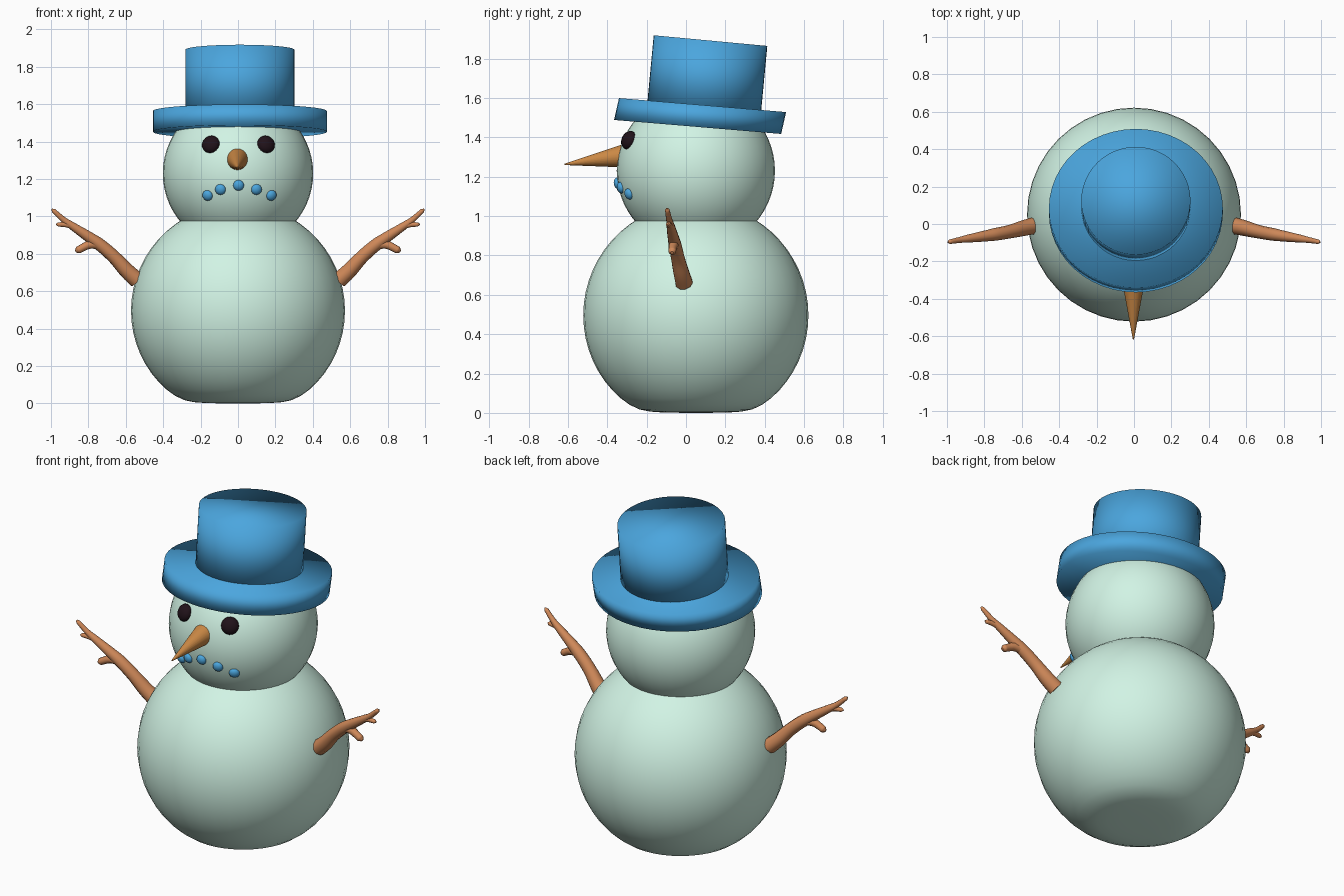
import bpy, bmesh, math
from mathutils import Matrix, Vector

if "Cube" in bpy.data.objects:
    bpy.data.objects.remove(bpy.data.objects["Cube"])


def material(name, rgb):
    m = bpy.data.materials.new(name)
    m.diffuse_color = (*rgb, 1)
    m.use_nodes = True
    m.node_tree.nodes["Principled BSDF"].inputs["Base Color"].default_value = m.diffuse_color
    return m


SNOW = material("snow", (0.64, 0.90, 0.78))
BLUE = material("blue", (0.07, 0.38, 0.73))
COAL = material("coal", (0.015, 0.006, 0.01))
CARROT = material("carrot", (0.60, 0.25, 0.06))
WOOD = material("wood", (0.63, 0.25, 0.10))


def finish(name, bm, mat, by_angle=False):
    me = bpy.data.meshes.new(name)
    bmesh.ops.recalc_face_normals(bm, faces=bm.faces)
    for f in bm.faces:
        f.smooth = True
    bm.to_mesh(me)
    bm.free()
    ob = bpy.data.objects.new(name, me)
    bpy.context.collection.objects.link(ob)
    me.materials.append(mat)
    if by_angle:
        bpy.ops.object.select_all(action='DESELECT')
        bpy.context.view_layer.objects.active = ob
        ob.select_set(True)
        bpy.ops.object.shade_smooth_by_angle(angle=math.radians(40))
    return ob


def ball(name, center, radius, mat, segs=32, flat_base=False):
    bm = bmesh.new()
    bmesh.ops.create_uvsphere(bm, u_segments=segs, v_segments=segs * 3 // 4, radius=radius,
                              matrix=Matrix.Translation(center))
    if flat_base:  # softly press the underside onto the ground
        for v in bm.verts:
            z = v.co.z
            v.co.z = 0.5 * (z + math.sqrt(z * z + 0.0016)) - 0.005
    return finish(name, bm, mat)


def pebble(name, x, z, radius, thickness, mat):
    """Flattened ball lying on the front surface of the head."""
    dx, dz = x, z - HEAD.z
    n = Vector((dx, -math.sqrt(HEAD_R ** 2 - dx * dx - dz * dz), dz))
    mtx = (Matrix.Translation(HEAD + n) @ n.to_track_quat('Z', 'Y').to_matrix().to_4x4()
           @ Matrix.Diagonal((radius, radius, thickness, 1)))
    bm = bmesh.new()
    bmesh.ops.create_uvsphere(bm, u_segments=16, v_segments=12, radius=1, matrix=mtx)
    return finish(name, bm, mat)


def drum(name, center, x_axis, y_axis, z_axis, mat):
    """Cylinder spanned by three half-axes, allowing tilt and oval shape."""
    mtx = Matrix((x_axis, y_axis, z_axis)).transposed().to_4x4()
    mtx.translation = center
    bm = bmesh.new()
    bmesh.ops.create_cone(bm, cap_ends=True, segments=48, radius1=1, radius2=1, depth=2, matrix=mtx)
    return finish(name, bm, mat)


def twig(name, strokes, side):
    """Tapered bevelled curves, one per stroke; points are x, y, z, radius."""
    cu = bpy.data.curves.new(name, 'CURVE')
    cu.dimensions = '3D'
    cu.bevel_depth = 1
    cu.bevel_resolution = 3
    cu.resolution_u = 5
    cu.use_fill_caps = True
    for pts in strokes:
        sp = cu.splines.new('BEZIER')
        sp.bezier_points.add(len(pts) - 1)
        for bp, (x, y, z, r) in zip(sp.bezier_points, pts):
            bp.co = (side * x, y, z)
            bp.radius = r
            bp.handle_left_type = bp.handle_right_type = 'AUTO'
    cu.materials.append(WOOD)
    ob = bpy.data.objects.new(name, cu)
    bpy.context.collection.objects.link(ob)


# snowballs
HEAD, HEAD_R = Vector((0, 0.05, 1.23)), 0.402
ball("body", (0, 0.05, 0.5), 0.572, SNOW, 40, flat_base=True)
ball("head", HEAD, HEAD_R, SNOW, 40)

# top hat, leaning back
drum("hat_brim", (0.01, 0.0715, 1.508), (0.465, 0, 0), (0, 0.4245, -0.0355), (0, 0.0125, 0.0555), BLUE)
drum("hat_crown", (0.01, 0.107, 1.706), (0.292, 0, 0), (0, 0.2885, -0.027), (0, 0.0175, 0.185), BLUE)

# eyes and mouth pebbles
for side, x in (("right", -0.145), ("left", 0.15)):
    pebble(side + "_eye", x, 1.385, 0.049, 0.034, COAL)
for i, (x, z) in enumerate([(-0.163, 1.112), (-0.094, 1.144), (0.003, 1.166), (0.099, 1.144), (0.179, 1.112)]):
    pebble(f"mouth_{i + 1}", x, z, 0.029, 0.02, BLUE)

# carrot nose
base, tip = Vector((-0.003, -0.31, 1.306)), Vector((-0.003, -0.618, 1.262))
axis = tip - base
bm = bmesh.new()
bmesh.ops.create_cone(bm, cap_ends=True, segments=24, radius1=0.06, radius2=0.003, depth=axis.length,
                      matrix=Matrix.Translation((base + tip) / 2) @ axis.to_track_quat('Z', 'Y').to_matrix().to_4x4())
finish("nose", bm, CARROT, by_angle=True)

# twig arms with a thumb branch and a small fork
STROKES = [
    [(0.54, -0.01, 0.66, 0.045), (0.59, -0.022, 0.705, 0.042), (0.66, -0.04, 0.78, 0.036),
     (0.74, -0.055, 0.85, 0.034), (0.80, -0.065, 0.892, 0.029), (0.88, -0.077, 0.945, 0.022),
     (0.93, -0.085, 0.98, 0.016), (0.985, -0.095, 1.03, 0.012), (0.995, -0.097, 1.039, 0.004)],
    [(0.73, -0.053, 0.845, 0.026), (0.79, -0.063, 0.85, 0.024), (0.825, -0.068, 0.836, 0.021),
     (0.855, -0.07, 0.82, 0.02), (0.868, -0.071, 0.813, 0.008)],
    [(0.87, -0.076, 0.94, 0.016), (0.91, -0.083, 0.954, 0.015), (0.96, -0.09, 0.957, 0.012),
     (0.972, -0.091, 0.957, 0.004)],
]
twig("left_arm", STROKES, 1)
twig("right_arm", STROKES, -1)
